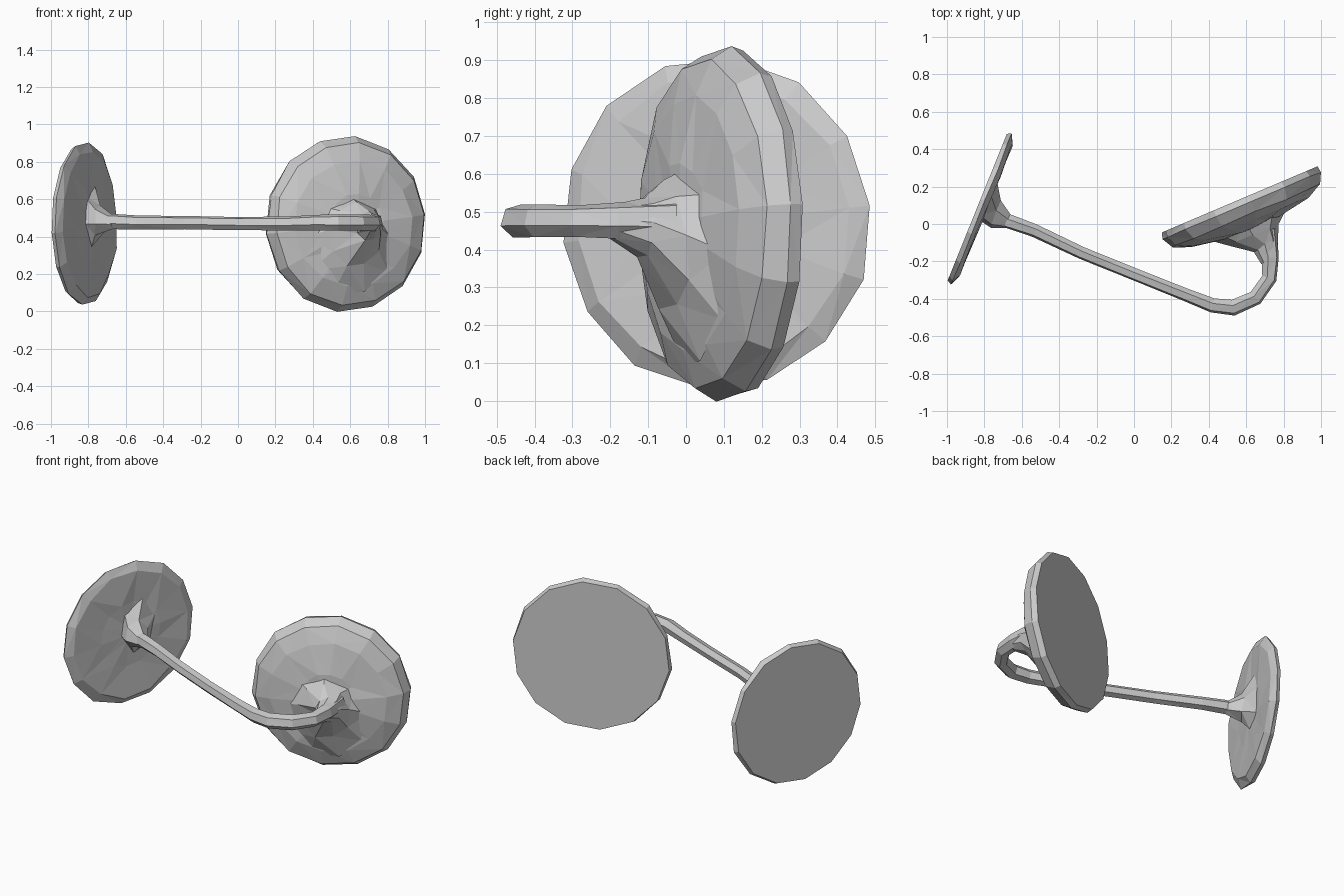
import bpy, bmesh, math, random
from mathutils import Matrix, Vector

if "Cube" in bpy.data.objects:
    bpy.data.objects.remove(bpy.data.objects["Cube"])

random.seed(4)


def loft(name, rings, frame):
    """Skin a list of closed rings (local coordinates), capping both ends."""
    bm = bmesh.new()
    loops = [[bm.verts.new(frame @ Vector(p)) for p in ring] for ring in rings]
    n = len(loops[0])
    for a, b in zip(loops, loops[1:]):
        for i in range(n):
            j = (i + 1) % n
            bm.faces.new((a[i], a[j], b[j], b[i]))
    bm.faces.new(loops[0])
    bm.faces.new(loops[-1])
    bmesh.ops.recalc_face_normals(bm, faces=bm.faces)
    bmesh.ops.triangulate(bm, faces=[f for f in bm.faces if len(f.verts) == 4])
    mesh = bpy.data.meshes.new(name)
    bm.to_mesh(mesh)
    bm.free()
    obj = bpy.data.objects.new(name, mesh)
    bpy.context.collection.objects.link(obj)
    return obj


def ring(cx, cy, rx, ry, h, n, jitter=0.0):
    out = []
    for i in range(n):
        a = 2 * math.pi * (i + 0.25) / n
        k = 1 + random.uniform(-jitter, jitter)
        dh = random.uniform(-jitter, jitter) * 0.3
        out.append((cx + rx * k * math.cos(a), cy + ry * k * math.sin(a), h + dh))
    return out


def face_frame(center, angle):
    """Local x along the disc, local y up, local z out of its inner face."""
    u = Vector((math.cos(angle), math.sin(angle), 0))
    up = Vector((0, 0, 1))
    m = Matrix((u, up, u.cross(up))).transposed().to_4x4()
    m.translation = Vector(center)
    return m


left = face_frame((-0.838, 0.09, 0.467), math.radians(68))
right = face_frame((0.567, 0.127, 0.468), math.radians(23))

# Thin disc with flat outer face
loft("left_disc", [
    ring(0, 0, 0.425, 0.425, 0.0, 14),
    ring(0, 0, 0.438, 0.438, 0.025, 14, 0.012),
    ring(0, 0, 0.39, 0.39, 0.05, 14, 0.02),
    ring(0, 0, 0.2, 0.2, 0.05, 14, 0.02),
    ring(0, 0, 0.05, 0.05, 0.05, 14),
], left)

# Flare joining the thin disc to the bar
loft("left_hub", [
    ring(0.05, 0.04, 0.12, 0.16, 0.04, 6, 0.05),
    ring(0.0, 0.02, 0.08, 0.08, 0.10, 6, 0.05),
    ring(-0.01, 0.008, 0.035, 0.035, 0.19, 6),
], left)

# Faceted dome with flat back
loft("right_dome", [
    ring(0, 0, 0.455, 0.46, -0.005, 14),
    ring(0, 0, 0.463, 0.47, 0.03, 14, 0.008),
    ring(0, 0, 0.435, 0.435, 0.09, 14, 0.015),
    ring(0, 0, 0.34, 0.34, 0.13, 14, 0.02),
    ring(0, 0, 0.16, 0.16, 0.155, 14, 0.03),
    ring(0, 0, 0.03, 0.03, 0.165, 14),
], right)

# Webbed flare on the lower part of the dome
loft("right_hub", [
    ring(-0.02, -0.12, 0.26, 0.27, 0.11, 9, 0.05),
    ring(-0.01, -0.06, 0.15, 0.17, 0.19, 9, 0.05),
    ring(0.03, -0.01, 0.075, 0.08, 0.27, 9, 0.05),
    ring(0.016, 0.005, 0.045, 0.045, 0.36, 9),
], right)

# Connecting bar, bent back into the dome
path = [(-0.80, 0.05, 0.475, 1.0), (-0.66, 0.01, 0.48, 1.1), (-0.53, -0.035, 0.475, 1),
        (-0.28, -0.155, 0.475, 0.95), (0.0, -0.268, 0.47, 0.95),
        (0.27, -0.375, 0.47, 1), (0.42, -0.435, 0.475, 1.15),
        (0.53, -0.447, 0.475, 1.2), (0.65, -0.395, 0.475, 1.2),
        (0.722, -0.29, 0.475, 1.15), (0.73, -0.18, 0.475, 1.3),
        (0.71, -0.03, 0.475, 1.6)]
rings = []
for i, (x, y, z, s) in enumerate(path):
    a, b = path[max(i - 1, 0)], path[min(i + 1, len(path) - 1)]
    t = Vector((b[0] - a[0], b[1] - a[1], 0)).normalized()
    side = Vector((-t.y, t.x, 0))
    section = ring(0, 0, 0.036 * s, 0.038 * s, 0, 6, 0.04)
    rings.append([Vector((x, y, z)) + side * p[0] + Vector((0, 0, p[1])) for p in section])
loft("connecting_bar", rings, Matrix.Identity(4))
